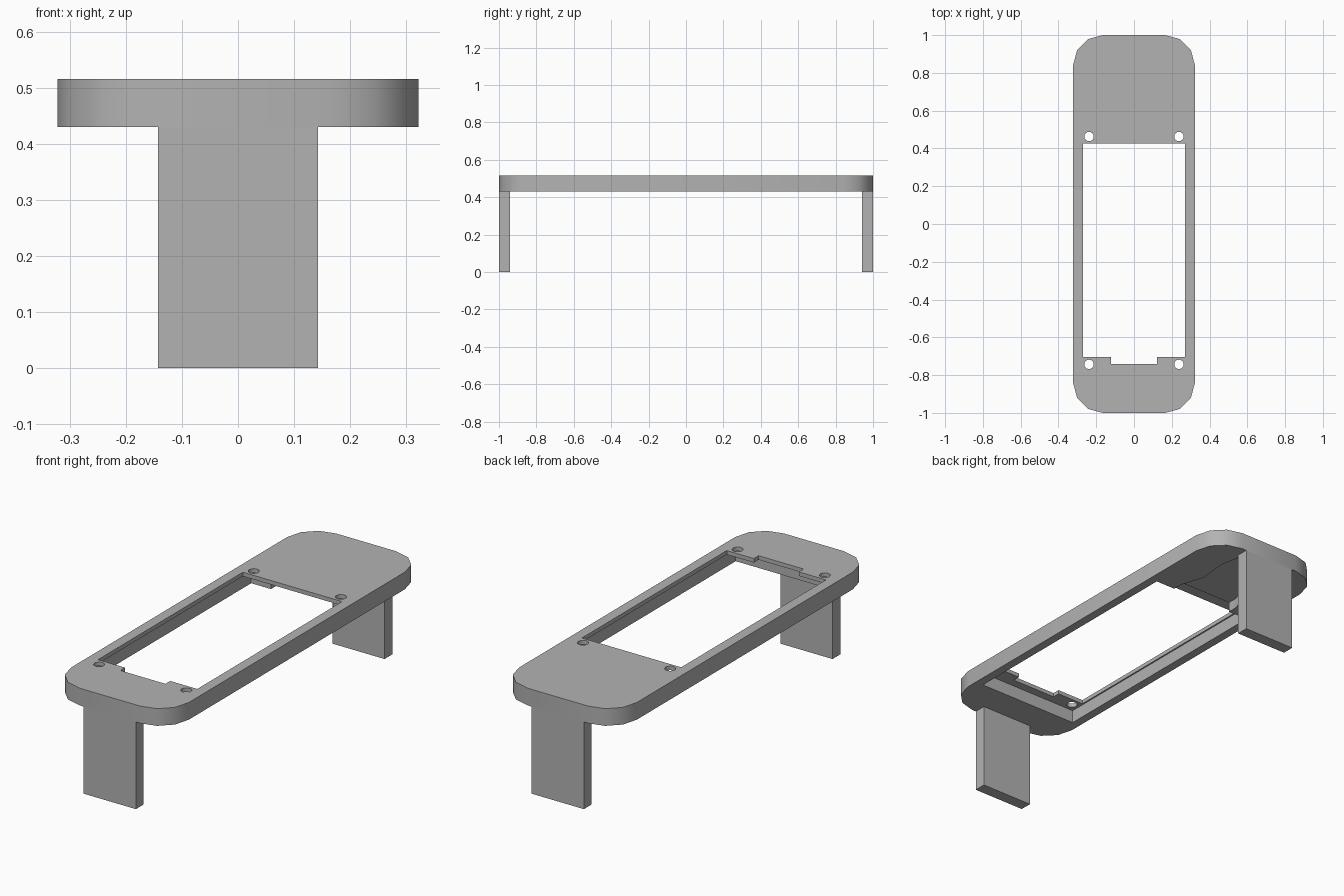
import bpy, bmesh, math

if "Cube" in bpy.data.objects:
    bpy.data.objects.remove(bpy.data.objects["Cube"])

TOP, UNDER = 0.515, 0.43

grey = bpy.data.materials.new("plain grey")
grey.use_nodes = True
colour = (0.45, 0.45, 0.45, 1)
grey.diffuse_color = colour
grey.node_tree.nodes["Principled BSDF"].inputs["Base Color"].default_value = colour


def prism(name, outline, z0, z1):
    """Extrude a flat outline between two heights."""
    bm = bmesh.new()
    face = bm.faces.new([bm.verts.new((x, y, z0)) for x, y in outline])
    grown = bmesh.ops.extrude_face_region(bm, geom=[face])["geom"]
    verts = [v for v in grown if isinstance(v, bmesh.types.BMVert)]
    bmesh.ops.translate(bm, verts=verts, vec=(0, 0, z1 - z0))
    bmesh.ops.recalc_face_normals(bm, faces=bm.faces)
    mesh = bpy.data.meshes.new(name)
    bm.to_mesh(mesh)
    bm.free()
    mesh.materials.append(grey)
    obj = bpy.data.objects.new(name, mesh)
    bpy.context.collection.objects.link(obj)
    return obj


def box(name, half_width, y0, y1, z0, z1):
    w = half_width
    return prism(name, [(-w, y0), (w, y0), (w, y1), (-w, y1)], z0, z1)


def arc(cx, cy, radius, start, sweep, steps):
    angles = [math.radians(start + sweep * i / steps) for i in range(steps + 1)]
    return [(cx + radius * math.cos(a), cy + radius * math.sin(a)) for a in angles]


# Rounded top plate
R = 0.157
outline = []
for i, (sx, sy) in enumerate([(1, 1), (-1, 1), (-1, -1), (1, -1)]):
    outline += arc(sx * (0.322 - R), sy * (1 - R), R, 90 * i, 90, 3)
plate = prism("top_plate", outline, UNDER, TOP)

# Window, front notch and underside pocket
cutters = [
    box("pocket_cutter", 0.278, -0.785, 0.5, 0.3, 0.495),
    box("window_cutter", 0.271, -0.705, 0.425, 0.35, 0.6),
    box("notch_cutter", 0.123, -0.742, -0.6, 0.34, 0.61),
]

# Tapered channel behind the pocket
side = [(0.17, 0.46), (0.17, 0.55), (0.13, 0.67), (0.145, 0.82), (0.125, 0.92)]
channel = side + [(-x, y) for x, y in reversed(side)]
cutters.append(prism("channel_cutter", channel, 0.32, 0.48))

# Four screw holes
for x in (-0.238, 0.238):
    for y in (-0.743, 0.463):
        cutters.append(prism("hole_cutter", arc(x, y, 0.025, 0, 337.5, 15), 0.33, 0.62))

for cutter in cutters:
    cutter.hide_render = True
    mod = plate.modifiers.new(cutter.name, "BOOLEAN")
    mod.operation = "DIFFERENCE"
    mod.solver = "EXACT"
    mod.object = cutter

# Bake the cuts and discard the cutters
graph = bpy.context.evaluated_depsgraph_get()
baked = bpy.data.meshes.new_from_object(plate.evaluated_get(graph))
plate.modifiers.clear()
plate.data = baked
for cutter in cutters:
    bpy.data.objects.remove(cutter)

# Flat legs at both ends
box("front_leg", 0.1425, -1, -0.94, 0, UNDER)
box("back_leg", 0.1425, 0.94, 1, 0, UNDER)

# Smooth the rounded corners, keep edges crisp
bpy.ops.object.select_all(action="DESELECT")
plate.select_set(True)
bpy.context.view_layer.objects.active = plate
bpy.ops.object.shade_smooth_by_angle(angle=math.radians(35))
